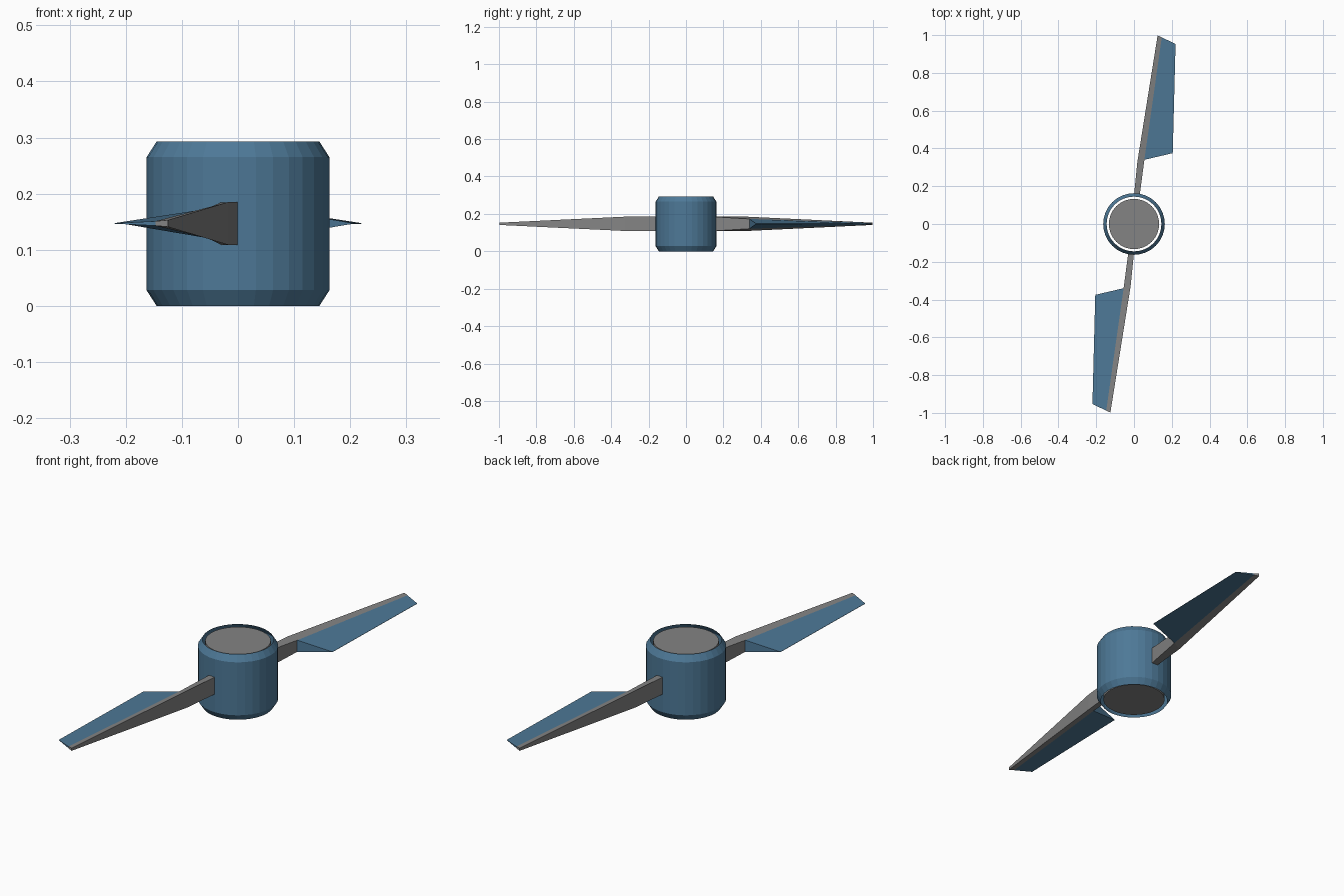
import bpy, bmesh, math

if "Cube" in bpy.data.objects:
    bpy.data.objects.remove(bpy.data.objects["Cube"])

def material(name, rgb):
    m = bpy.data.materials.new(name)
    m.diffuse_color = (*rgb, 1)
    m.use_nodes = True
    m.node_tree.nodes["Principled BSDF"].inputs["Base Color"].default_value = m.diffuse_color
    return m

BLUE = material("steel blue", (0.075, 0.19, 0.31))
GREY = material("mid grey", (0.23, 0.23, 0.23))
MID = 0.147   # height of the blade plane

def finish(name, bm, mat):
    bmesh.ops.recalc_face_normals(bm, faces=bm.faces)
    me = bpy.data.meshes.new(name)
    bm.to_mesh(me)
    bm.free()
    me.materials.append(mat)
    ob = bpy.data.objects.new(name, me)
    bpy.context.collection.objects.link(ob)

def lathe(name, profile, mat, caps, n=32):
    bm = bmesh.new()
    rings = [[bm.verts.new((r * math.cos(2 * math.pi * i / n),
                            r * math.sin(2 * math.pi * i / n), z)) for i in range(n)]
             for r, z in profile]
    for a, b in zip(rings, rings[1:]):
        for i in range(n):
            j = (i + 1) % n
            bm.faces.new((a[i], a[j], b[j], b[i]))
    if caps:
        bm.faces.new(rings[0])
        bm.faces.new(rings[-1])
    finish(name, bm, mat)

def loft(name, sections, mat, side):
    """Each section: two (x, y, half thickness) points; side -1 turns it 180 degrees."""
    bm = bmesh.new()
    rings = []
    for (x0, y0, h0), (x1, y1, h1) in sections:
        rings.append([bm.verts.new((side * x, side * y, MID + h)) for x, y, h in
                      ((x0, y0, h0), (x1, y1, h1), (x1, y1, -h1), (x0, y0, -h0))])
    for a, b in zip(rings, rings[1:]):
        for i in range(4):
            j = (i + 1) % 4
            bm.faces.new((a[i], a[j], b[j], b[i]))
    bm.faces.new(rings[0])
    bm.faces.new(rings[-1])
    finish(name, bm, mat)

# Hub: open chamfered sleeve around a core, with a narrow gap between them
lathe("hub_sleeve", [(0.145, 0), (0.163, 0.028), (0.163, 0.265), (0.145, 0.293)], BLUE, False)
lathe("hub_core", [(0.133, 0.007), (0.133, 0.286)], GREY, True)

# Two blades: grey leading spar and blue trailing wedge
for side, label in ((1, "rear"), (-1, "front")):
    loft(label + "_blade_spar", [
        ((0.0, 0.150, 0.038), (0.030, 0.150, 0.038)),
        ((0.018, 0.33, 0.038), (0.055, 0.340, 0.026)),
        ((0.125, 0.998, 0.006), (0.147, 0.988, 0.004))], GREY, side)
    loft(label + "_blade_wing", [
        ((0.055, 0.340, 0.026), (0.205, 0.375, 0.0005)),
        ((0.147, 0.988, 0.004), (0.220, 0.953, 0.0005))], BLUE, side)
